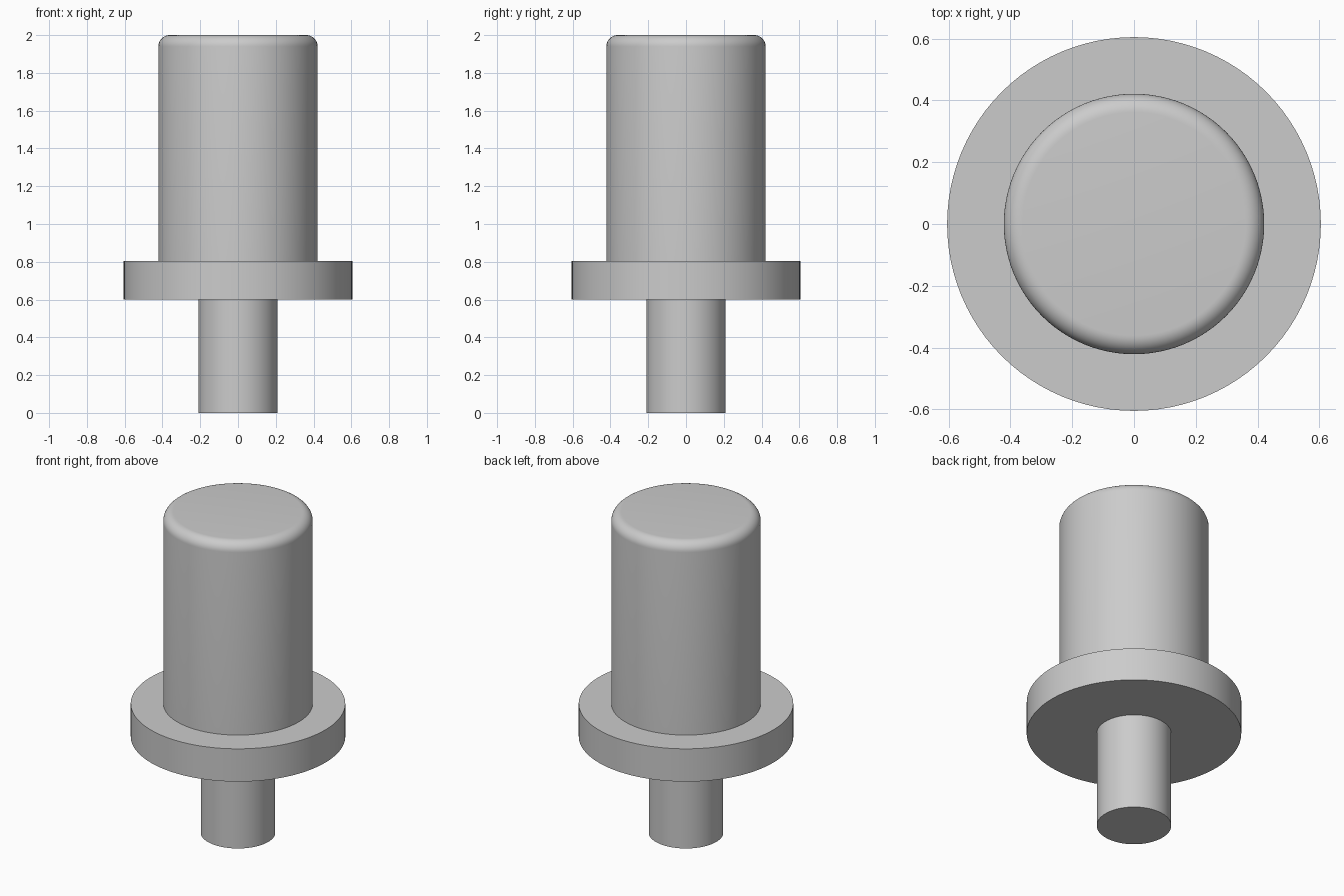
import bpy, bmesh
from math import sin, cos, pi, radians
from mathutils import Vector

cube = bpy.data.objects.get("Cube")
if cube:
    bpy.data.objects.remove(cube, do_unlink=True)

SEGMENTS = 96
PIN_R, FLANGE_R, BODY_R = 0.21, 0.605, 0.4215
FLANGE_LOW, FLANGE_TOP, TOP = 0.6, 0.804, 2.0
FILLET = 0.06

grey = bpy.data.materials.new("plain grey")
grey.use_nodes = True
colour = (0.6, 0.6, 0.6, 1)
grey.diffuse_color = colour
grey.node_tree.nodes["Principled BSDF"].inputs["Base Color"].default_value = colour


def lathe(name, profile):
    """Revolve a (radius, height) profile around z."""
    bm = bmesh.new()
    verts = [bm.verts.new((r, 0, z)) for r, z in profile]
    edges = [bm.edges.new(pair) for pair in zip(verts, verts[1:])]
    bmesh.ops.spin(bm, geom=verts + edges, cent=(0, 0, 0), axis=(0, 0, 1),
                   angle=2 * pi, steps=SEGMENTS, use_merge=True)
    bmesh.ops.remove_doubles(bm, verts=bm.verts, dist=0.0001)
    # Point the faces outward: profiles run from bottom to top
    bmesh.ops.recalc_face_normals(bm, faces=bm.faces)
    bm.normal_update()
    outer = max(bm.faces, key=lambda f: f.calc_center_median().xy.length
                + abs(f.normal.xy.length))
    if outer.normal.dot(Vector((*outer.calc_center_median().xy, 0))) < 0:
        bmesh.ops.reverse_faces(bm, faces=bm.faces)
    mesh = bpy.data.meshes.new(name)
    bm.to_mesh(mesh)
    bm.free()
    mesh.materials.append(grey)
    obj = bpy.data.objects.new(name, mesh)
    bpy.context.collection.objects.link(obj)
    bpy.ops.object.select_all(action="DESELECT")
    obj.select_set(True)
    bpy.context.view_layer.objects.active = obj
    bpy.ops.object.shade_smooth_by_angle(angle=radians(30))


# Thin locating pin underneath
lathe("pin", [(0, 0), (PIN_R, 0), (PIN_R, FLANGE_LOW)])

# Wide collar, open inside where the pin and body join it
lathe("flange", [(PIN_R, FLANGE_LOW), (FLANGE_R, FLANGE_LOW),
                 (FLANGE_R, FLANGE_TOP), (BODY_R, FLANGE_TOP)])

# Main cylinder with a rounded top rim
rim = [(BODY_R - FILLET + FILLET * cos(a), TOP - FILLET + FILLET * sin(a))
       for a in (pi / 2 * i / 10 for i in range(11))]
lathe("body", [(BODY_R, FLANGE_TOP)] + rim + [(0, TOP)])
